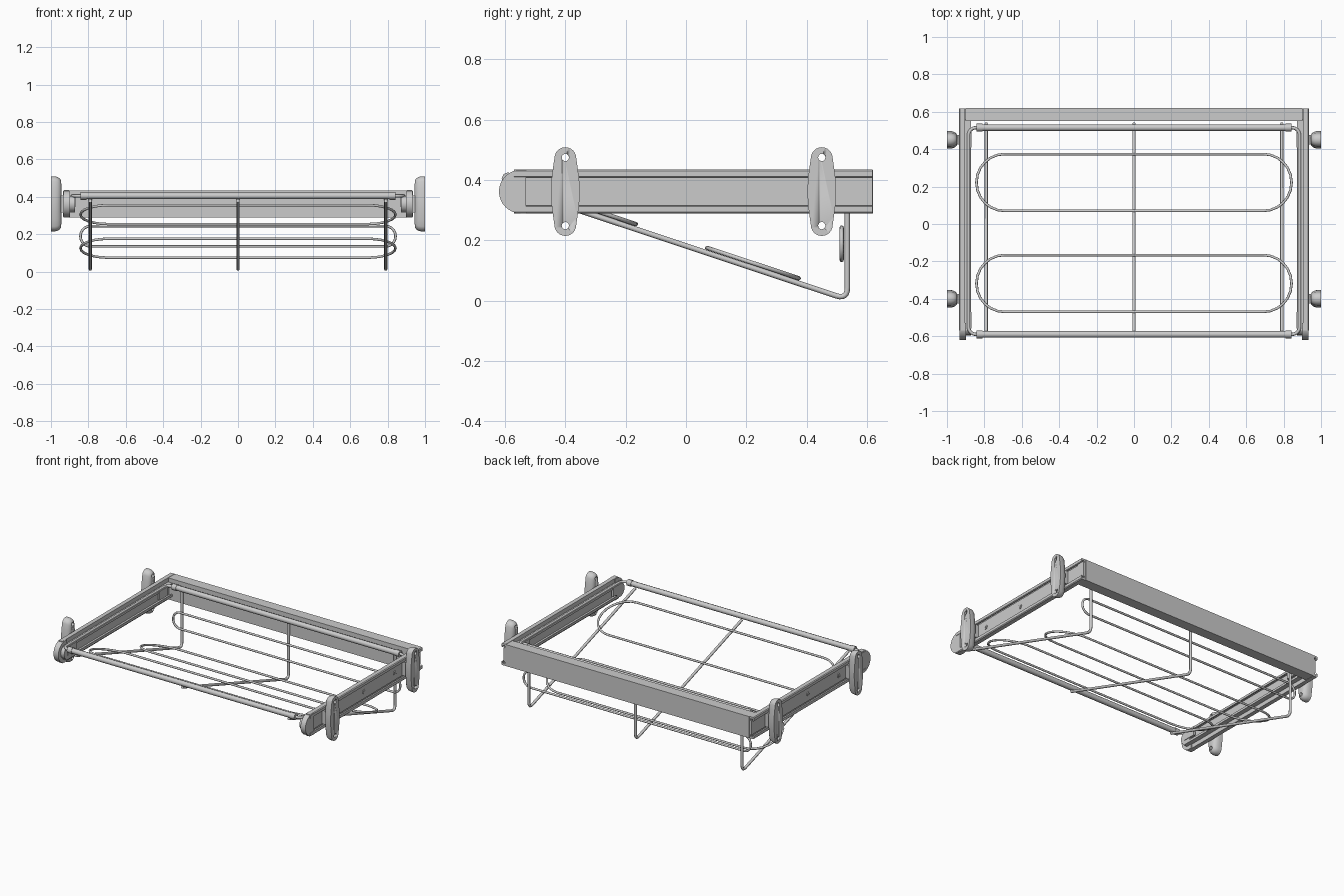
import bpy, bmesh, math
from mathutils import Vector

if "Cube" in bpy.data.objects:
    bpy.data.objects.remove(bpy.data.objects["Cube"])

RAIL_Z = 0.362


def add_mesh(name, bm, mirror=True, smooth=True):
    bmesh.ops.recalc_face_normals(bm, faces=bm.faces[:])
    me = bpy.data.meshes.new(name)
    bm.to_mesh(me)
    bm.free()
    ob = bpy.data.objects.new(name, me)
    bpy.context.collection.objects.link(ob)
    if smooth:
        bpy.ops.object.select_all(action='DESELECT')
        ob.select_set(True)
        bpy.context.view_layer.objects.active = ob
        bpy.ops.object.shade_smooth_by_angle(angle=math.radians(35))
    if mirror:
        ob.modifiers.new("other_side", 'MIRROR')
    return ob


def skin(name, rings, mirror=True):
    """Closed solid through a list of equal-length point rings."""
    bm = bmesh.new()
    vs = [[bm.verts.new(p) for p in r] for r in rings]
    n = len(vs[0])
    for a, b in zip(vs, vs[1:]):
        for i in range(n):
            j = (i + 1) % n
            bm.faces.new((a[i], a[j], b[j], b[i]))
    bm.faces.new(vs[0])
    bm.faces.new(vs[-1])
    return add_mesh(name, bm, mirror)


def box(name, x0, x1, y0, y1, z0, z1, mirror=True):
    ring = lambda z: [(x0, y0, z), (x1, y0, z), (x1, y1, z), (x0, y1, z)]
    return skin(name, [ring(z0), ring(z1)], mirror)


def disc(name, x0, x1, y, z, r, n=20, mirror=True):
    ring = lambda x: [(x, y + r * math.cos(2 * math.pi * i / n),
                       z + r * math.sin(2 * math.pi * i / n)) for i in range(n)]
    return skin(name, [ring(x0), ring(x1)], mirror)


def wire(name, pts, r, closed=False):
    cu = bpy.data.curves.new(name, 'CURVE')
    cu.dimensions = '3D'
    cu.bevel_depth = r
    cu.bevel_resolution = 2
    cu.use_fill_caps = True
    sp = cu.splines.new('POLY')
    sp.points.add(len(pts) - 1)
    for p, c in zip(sp.points, pts):
        p.co = (*c, 1)
    sp.use_cyclic_u = closed
    sp.use_smooth = True
    ob = bpy.data.objects.new(name, cu)
    bpy.context.collection.objects.link(ob)
    return ob


def rounded_rect(hw, hh, r, n=6):
    pts = []
    for k, (sx, sy) in enumerate([(1, 1), (-1, 1), (-1, -1), (1, -1)]):
        for i in range(n + 1):
            a = math.pi / 2 * (k + i / n)
            pts.append((sx * (hw - r) + r * math.cos(a), sy * (hh - r) + r * math.sin(a)))
    return pts


# outer channel rails, open to the outside, with curled lips
c_profile = [(0.903, -0.073), (0.931, -0.073), (0.936, -0.068), (0.936, -0.050),
             (0.930, -0.046), (0.926, -0.050), (0.926, -0.060), (0.911, -0.060)]
c_profile += [(x, -z) for x, z in reversed(c_profile)]
skin("outer_rail", [[(x, y, RAIL_Z + z) for x, z in c_profile] for y in (-0.57, 0.618)])

# inner sliding channels, open to the basket
s_profile = [(0.904, -0.045), (0.872, -0.045), (0.872, -0.030), (0.878, -0.030),
             (0.878, -0.037), (0.897, -0.037)]
s_profile += [(x, -z) for x, z in reversed(s_profile)]
skin("inner_slide", [[(x, y, RAIL_Z + z) for x, z in s_profile] for y in (-0.57, 0.60)])

# raised web strip with screws, and front stop tab
box("rail_web_strip", 0.908, 0.920, -0.57, 0.618, 0.315, 0.409)
box("front_stop_tab", 0.915, 0.926, -0.57, -0.54, 0.345, 0.38)
for y in (-0.305, 0.02, 0.347):
    disc("screw_ring", 0.915, 0.924, y, RAIL_Z, 0.016)
    disc("screw_head", 0.915, 0.927, y, RAIL_Z, 0.008, 12)

# rounded front end caps
cap = [(-0.548 - 0.072 * math.sin(math.pi * i / 16), 0.072 * math.cos(math.pi * i / 16))
       for i in range(17)]
cap = [(-0.53, 0.072)] + cap + [(-0.53, -0.072)]
skin("rail_end_cap", [[(x, y, RAIL_Z + z) for y, z in cap] for x in (0.898, 0.934)])
disc("end_cap_boss", 0.872, 0.90, -0.55, RAIL_Z, 0.045)

# wall brackets: flat outside, domed towards the rail
half = [(0.036 * math.cos(a), 0.111 + 0.036 * math.sin(a))
        for a in [math.radians(15 + 15 * i) for i in range(11)]]
half = [(0.047, 0.0), (0.046, 0.04), (0.040, 0.085)] + half + [(-0.040, 0.085), (-0.046, 0.04)]
outline = half + [(-y, -z) for y, z in half]
layers = [(1.0, 0.0), (0.980, 0.0), (0.966, 0.003), (0.954, 0.010), (0.947, 0.020), (0.944, 0.032)]
for label, yc in (("front", -0.40), ("rear", 0.45)):
    rings = [[(x, yc + y * (1 - d / 0.05), RAIL_Z + z * (1 - d / 0.147)) for y, z in outline]
             for x, d in layers]
    br = skin(label + "_wall_bracket", rings)
    for z in (-0.113, 0.113):
        cut = disc("hole_cutter", 0.90, 1.05, yc, RAIL_Z + z, 0.012, 16, False)
        cut.hide_render = True
        cut.hide_viewport = True
        m = br.modifiers.new("screw_hole", 'BOOLEAN')
        m.operation = 'DIFFERENCE'
        m.solver = 'EXACT'
        m.object = cut
        br.modifiers.move(len(br.modifiers) - 1, 0)
    # neck joining bracket and rail
    box(label + "_bracket_neck", 0.912, 0.955, yc - 0.025, yc + 0.025, 0.317, 0.407)

# back panel with joining tabs
box("back_panel", -0.902, 0.902, 0.55, 0.62, 0.29, 0.434, False)
box("panel_end_tab", 0.895, 0.915, 0.56, 0.612, 0.30, 0.425)

# basket hanging frame: rounded rod loop with thick front and rear tubes
FZ = 0.405
wire("hanging_frame", [(x, y - 0.0375, FZ) for x, y in rounded_rect(0.885, 0.5525, 0.04)], 0.009, True)
for label, y in (("front", -0.59), ("rear", 0.515)):
    wire(label + "_tube", [(-0.84, y, FZ), (0.84, y, FZ)], 0.018)
    for s in (-1, 1):
        wire(label + "_tube_collar", [(s * 0.81, y, FZ), (s * 0.843, y, FZ)], 0.021)
for y in (-0.515, 0.455):
    box("frame_clip", 0.868, 0.882, y - 0.045, y + 0.045, 0.345, 0.405)

# bent support wires
A, B, C = Vector((-0.59, 0.378)), Vector((0.535, 0.004)), Vector((0.535, 0.405))
da, dc = (A - B).normalized(), (C - B).normalized()
P, Q = B + da * 0.04, B + dc * 0.04
bend = [P * (1 - t) ** 2 + B * 2 * t * (1 - t) + Q * t * t for t in [i / 6 for i in range(7)]]
for label, x in (("left", -0.79), ("middle", 0.0), ("right", 0.79)):
    wire(label + "_support_wire", [(x, p.x, p.y) for p in [A] + bend + [C]], 0.009)

# long oval wires: two on the slope, one upright at the rear
slope = (B.y - A.y) / (B.x - A.x)
for label, yc in (("front", -0.318), ("middle", 0.222)):
    pts = [(x, yc + y, A.y + slope * (yc + y - A.x) + 0.017)
           for x, y in rounded_rect(0.842, 0.152, 0.15)]
    wire(label + "_oval_wire", pts, 0.007, True)
wire("rear_oval_wire", [(x, 0.516, 0.189 + z) for x, z in rounded_rect(0.842, 0.054, 0.052)],
     0.007, True)
